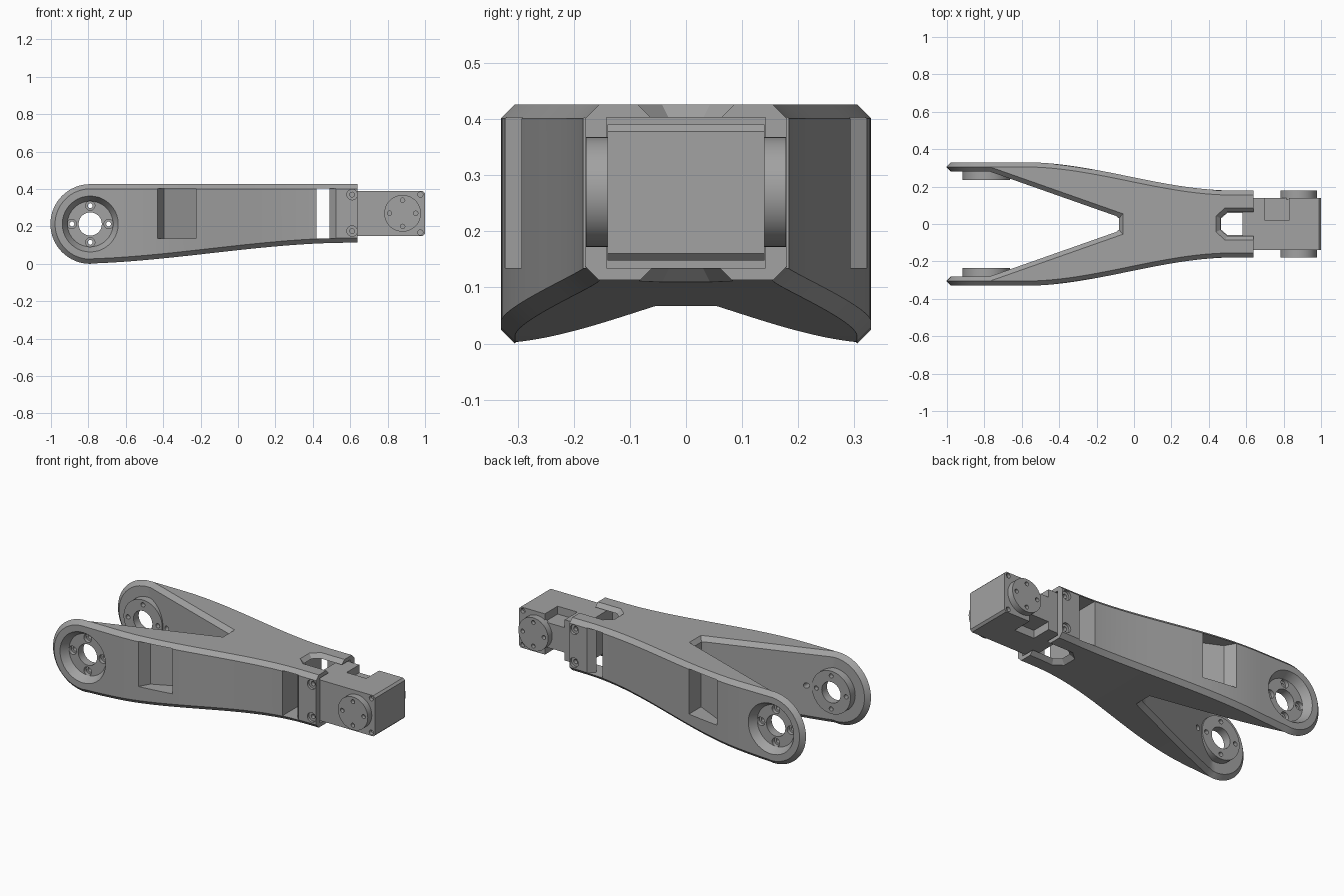
import bpy, bmesh, math
from mathutils import Matrix, Vector

if "Cube" in bpy.data.objects:
    bpy.data.objects.remove(bpy.data.objects["Cube"])

grey = bpy.data.materials.new("plain_grey")
grey.use_nodes = True
grey.diffuse_color = (0.36, 0.36, 0.36, 1)
grey.node_tree.nodes["Principled BSDF"].inputs["Base Color"].default_value = grey.diffuse_color

CHAMFER = 0.025
HUB = Vector((-0.79, 0, 0.213))
R = HUB.z


def finish(bm, name):
    bmesh.ops.remove_doubles(bm, verts=bm.verts, dist=0.0002)
    bmesh.ops.recalc_face_normals(bm, faces=bm.faces)
    mesh = bpy.data.meshes.new(name)
    bm.to_mesh(mesh)
    bm.free()
    mesh.materials.append(grey)
    obj = bpy.data.objects.new(name, mesh)
    bpy.context.collection.objects.link(obj)
    return obj


def loft(layers, name):
    """Closed solid through a list of matching point loops."""
    bm = bmesh.new()
    rings = [[bm.verts.new(p) for p in layer] for layer in layers]
    n = len(rings[0])
    for a, b in zip(rings, rings[1:]):
        for i in range(n):
            bm.faces.new((a[i], a[(i + 1) % n], b[(i + 1) % n], b[i]))
    bm.faces.new(rings[0])
    bm.faces.new(rings[-1])
    return finish(bm, name)


def prism(outline, z0, z1, name):
    return loft([[(x, y, z) for x, y in outline] for z in (z0, z1)], name)


def box(x0, x1, y0, y1, z0, z1, name):
    return prism([(x0, y0), (x1, y0), (x1, y1), (x0, y1)], z0, z1, name)


def pin(x, z, r0, y0, y1, name, r1=None, sides=40):
    """Cylinder or cone along y, radius r0 at y0 and r1 at y1."""
    def ring(r, y):
        return [(x + r * math.cos(i * math.tau / sides), y,
                 z + r * math.sin(i * math.tau / sides)) for i in range(sides)]
    return loft([ring(r0, y0), ring(r0 if r1 is None else r1, y1)], name)


def combine(obj, tool, operation="DIFFERENCE"):
    tool.hide_render = True
    mod = obj.modifiers.new("combine", "BOOLEAN")
    mod.operation, mod.object, mod.solver = operation, tool, "EXACT"
    bpy.context.view_layer.objects.active = obj
    bpy.ops.object.modifier_apply(modifier=mod.name)
    bpy.data.objects.remove(tool)


def smooth(t):
    t = min(max(t, 0), 1)
    return t * t * (3 - 2 * t)


def outer(x):
    return 0.33 - 0.15 * smooth((x + 0.58) / 1.1)


def underside(x):
    return 0.113 * smooth((x + 0.9) / 1.5)


def inner(x):
    return 0.28 if x < -0.77 else 0.28 - 0.25 * (x + 0.77) / 0.71


# Forked link: chamfered cross-sections along one half, then mirrored
def section(xf, xi, zt, zb, zti, zbi, yf, yi, xn):
    yo, yoi = outer(xf) - CHAMFER, outer(xi)
    return [(xf, yo, zt), (xi, yoi, zti), (xi, yoi, zbi), (xf, yo, zb),
            (xf, yf, zb), (xn, yi, zbi), (xn, yi, zti), (xf, yf, zt)]


sections = []
for i in range(17):
    a = i * math.pi / 32
    c, s, r = math.cos(a), math.sin(a), R - CHAMFER
    x, xi = HUB.x - R * c, HUB.x - r * c
    sections.append(section(x, xi, R + R * s, R - R * s, R + r * s, R - r * s, 0.305, 0.28, xi))


def plain(x, yf, yi, xn):
    zt, zb = 2 * R, underside(x)
    return section(x, x, zt, zb, zt - CHAMFER, zb + CHAMFER, yf, yi, xn)


for i in range(21):
    x = -0.77 + 0.71 * i / 20
    xn = x if i < 20 else -0.08
    sections.append(plain(x, inner(x) + CHAMFER, inner(x), xn))
sections.append(plain(-0.06, 0, 0, -0.08))
sections += [plain(-0.06 + 0.7 * i / 20, 0, 0, -0.06 + 0.7 * i / 20) for i in range(21)]

bm = bmesh.new()
rings = [[bm.verts.new(p) for p in s] for s in sections]
for a, b in zip(rings, rings[1:]):
    for i in range(8):
        j = (i + 1) % 8
        if not all(abs(v.co.y) < 1e-5 for v in (a[i], a[j], b[i], b[j])):
            bm.faces.new((a[i], a[j], b[j], b[i]))
bm.faces.new(rings[-1])
bmesh.ops.remove_doubles(bm, verts=bm.verts, dist=0.0002)
bmesh.ops.dissolve_degenerate(bm, edges=bm.edges, dist=0.0001)
half = bmesh.ops.duplicate(bm, geom=bm.verts[:] + bm.edges[:] + bm.faces[:])["geom"]
bmesh.ops.scale(bm, vec=(1, -1, 1), verts=[g for g in half if isinstance(g, bmesh.types.BMVert)])
link = finish(bm, "forked_link")

# Motor socket with open sides, and the chamfered slot above and below it
socket = [(0.42, -0.2), (0.5425, -0.2), (0.49, -0.142), (0.7, -0.142)]
combine(link, prism(socket + [(x, -y) for x, y in reversed(socket)], 0.135, 0.403, "socket_cutter"))


def slot(z, g):
    edge = [(0.7, -0.06 - g), (0.5 - g / 2, -0.06 - g), (0.465 - g, -0.03 - g / 2)]
    return [(x, y, z) for x, y in edge + [(x, -y) for x, y in reversed(edge)]]


combine(link, loft([slot(0.1, 0.035), slot(0.135, 0), slot(0.4, 0), slot(0.43, 0.03)], "slot_cutter"))

for side in (-1, 1):
    # Side pocket
    pocket = [(-0.43, 0.4), (-0.43, 0.322), (-0.395, 0.26), (-0.225, 0.18), (-0.225, 0.4)]
    combine(link, prism([(x, side * y) for x, y in pocket], 0.135, 0.403, "pocket_cutter"))
    # Hub: inner boss, flared recess, bore and bolt holes
    combine(link, pin(HUB.x, R, 0.127, side * 0.235, side * 0.288, "boss"), "UNION")
    combine(link, pin(HUB.x, R, 0.122, side * 0.284, side * 0.334, "recess_cutter", 0.152))
    combine(link, pin(HUB.x, R, 0.062, side * 0.2, side * 0.36, "bore_cutter"))
    for k in range(4):
        x = HUB.x + 0.098 * math.cos(k * math.pi / 2)
        z = R + 0.098 * math.sin(k * math.pi / 2)
        combine(link, pin(x, z, 0.013, side * 0.2, side * 0.36, "bolt_cutter", sides=20))
        combine(link, pin(x, z, 0.025, side * 0.262, side * 0.36, "counterbore_cutter", sides=20))
    # Cable hole in the inner wall
    combine(link, pin(-0.63, R, 0.016, side * 0.15, side * 0.27, "cable_hole_cutter", sides=20))
    # Socket screw holes
    for z in (0.175, 0.37):
        combine(link, pin(0.61, z, 0.028, side * 0.165, side * 0.2, "screw_cutter", sides=20))
        combine(link, pin(0.61, z, 0.013, side * 0.13, side * 0.2, "screw_bore_cutter", sides=20))

# Motor body with bevelled end
ends = [(0.58, 0.148), (0.988, 0.148), (1.0, 0.16), (1.0, 0.378), (0.988, 0.39), (0.58, 0.39)]
motor = loft([[(x, y, z) for x, z in ends] for y in (-0.14, 0.14)], "motor_body")
for z0, z1 in ((0.1, 0.195), (0.343, 0.45)):
    combine(motor, box(0.7, 0.83, 0.02, 0.2, z0, z1, "notch_cutter"))
for side in (-1, 1):
    for z in (0.168, 0.37):
        combine(motor, pin(0.975, z, 0.014, side * 0.12, side * 0.2, "corner_cutter", sides=16))

# Output discs on both sides of the motor
discs = []
for side, name in ((-1, "front_output_disc"), (1, "back_output_disc")):
    disc = pin(0.88, 0.27, 0.098, side * 0.13, side * 0.178, name, sides=48)
    for k in range(4):
        a = k * math.pi / 2
        combine(disc, pin(0.88 + 0.07 * math.cos(a), 0.27 + 0.07 * math.sin(a), 0.012,
                          side * 0.155, side * 0.2, "disc_hole_cutter", sides=16))
    discs.append(disc)

bpy.ops.object.select_all(action="DESELECT")
for obj in [link, motor] + discs:
    obj.select_set(True)
bpy.context.view_layer.objects.active = link
bpy.ops.object.shade_smooth_by_angle(angle=math.radians(25))
